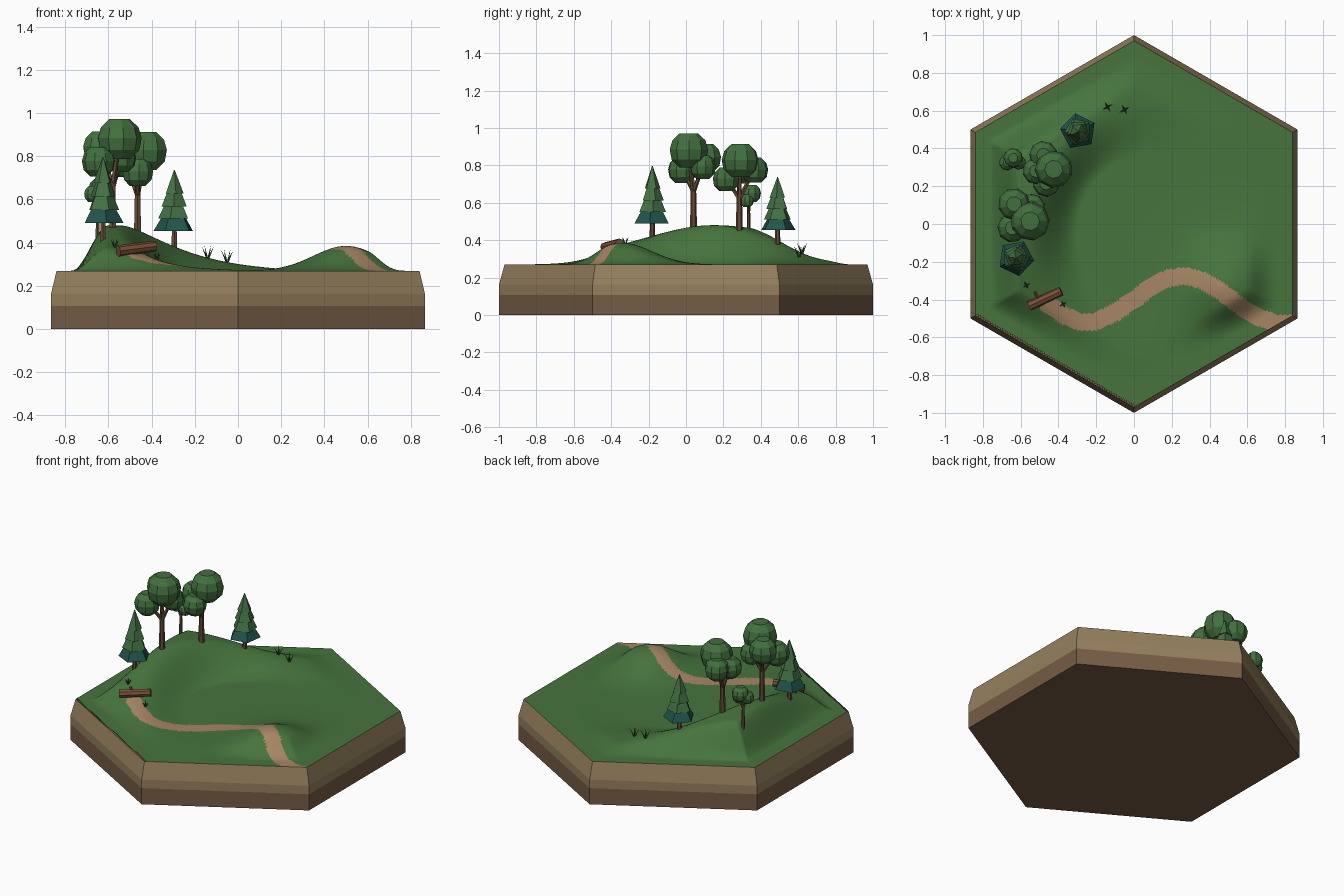
import bpy, bmesh, math, random
from mathutils import Vector, Matrix

if "Cube" in bpy.data.objects:
    bpy.data.objects.remove(bpy.data.objects["Cube"])

random.seed(4)
TOP = 0.27


def material(name, rgb):
    m = bpy.data.materials.new(name)
    lin = [((c / 255 + 0.055) / 1.055) ** 2.4 for c in rgb]
    m.diffuse_color = (*lin, 1)
    m.use_nodes = True
    m.node_tree.nodes["Principled BSDF"].inputs["Base Color"].default_value = m.diffuse_color
    return m


GRASS = material("grass green", (70, 116, 61))
PATH = material("path tan", (166, 133, 100))
SOIL = material("upper soil", (150, 128, 93))
DEEP = material("lower soil", (118, 92, 69))
LEAF = material("leaf green", (66, 112, 62))
PINE = material("pine green", (68, 113, 68))
TEAL = material("pine skirt teal", (34, 84, 78))
BARK = material("bark brown", (104, 76, 56))
LOG = material("log brown", (122, 80, 56))
BLADE = material("blade green", (50, 92, 44))


def finish(bm, name, mats, smooth=False):
    bmesh.ops.recalc_face_normals(bm, faces=bm.faces)
    me = bpy.data.meshes.new(name)
    bm.to_mesh(me)
    bm.free()
    for m in mats:
        me.materials.append(m)
    for p in me.polygons:
        p.use_smooth = smooth
    ob = bpy.data.objects.new(name, me)
    bpy.context.collection.objects.link(ob)
    return ob


def smoothstep(a, b, v):
    t = min(max((v - a) / (b - a), 0), 1)
    return t * t * (3 - 2 * t)


def lathe(bm, rings, sides, phase=0, center=(0, 0, 0), mats=None, caps=True):
    """Stack of polygon rings (radius, z), with one material index per band."""
    c = Vector(center)
    loops = []
    for r, z in rings:
        loops.append([bm.verts.new(c + Vector((r * math.cos(phase + math.tau * i / sides),
                                               r * math.sin(phase + math.tau * i / sides), z)))
                      for i in range(sides)])
    for k in range(len(loops) - 1):
        a, b = loops[k], loops[k + 1]
        for i in range(sides):
            j = (i + 1) % sides
            f = bm.faces.new((a[i], a[j], b[j], b[i]))
            f.material_index = mats[k] if mats else 0
    if caps:
        bm.faces.new(loops[0][::-1]).material_index = mats[0] if mats else 0
        bm.faces.new(loops[-1]).material_index = mats[-1] if mats else 0


def stick(bm, a, b, r1, r2, sides=6):
    """Tapered round bar between two points."""
    a, b = Vector(a), Vector(b)
    d = b - a
    rot = d.to_track_quat('Z', 'Y').to_matrix().to_4x4()
    bmesh.ops.create_cone(bm, cap_ends=True, segments=sides, radius1=r1, radius2=r2,
                          depth=d.length, matrix=Matrix.Translation((a + b) / 2) @ rot)


# Ground shape: a crescent ridge around a flat basin plus a small knoll
def height(x, y):
    edge = max(abs(x * math.cos(math.radians(a)) + y * math.sin(math.radians(a)))
               for a in (0, 60, 120))
    mask = 1 - smoothstep(0.60, 0.77, edge)
    dx, dy = x - 0.1, y + 0.03
    r = math.hypot(dx, dy)
    ang = math.degrees(math.atan2(dy, dx)) % 360
    off = (ang - 165 + 180) % 360 - 180
    ridge = 0.21 * math.exp(-off * off / (2 * 34 ** 2)) * smoothstep(0.40, 0.67, r)
    knoll = 0.115 * math.exp(-((x - 0.5) ** 2 / (2 * 0.15 ** 2) + (y + 0.34) ** 2 / (2 * 0.16 ** 2)))
    return TOP + mask * (ridge + knoll)


TRAIL = [Vector(p) for p in ((-0.46, -0.42), (-0.37, -0.485), (-0.28, -0.52), (-0.2, -0.515),
                             (-0.1, -0.47), (0, -0.40), (0.1, -0.325), (0.19, -0.285), (0.28, -0.275),
                             (0.36, -0.30), (0.45, -0.35), (0.55, -0.425), (0.66, -0.495), (0.76, -0.53), (0.9, -0.53))]


def on_trail(p):
    for a, b in zip(TRAIL, TRAIL[1:]):
        d = b - a
        t = min(max((p - a).dot(d) / d.length_squared, 0), 1)
        if (p - a - d * t).length < 0.046:
            return True
    return False


# Soil slab
bm = bmesh.new()
lathe(bm, [(1, 0), (1, 0.106), (1, 0.162), (0.97, TOP)], 6, math.pi / 6, mats=[0, 1, 1], caps=False)
bm.faces.ensure_lookup_table()
bm.verts.ensure_lookup_table()
bm.faces.new(bm.verts[:6][::-1]).material_index = 0
finish(bm, "soil_base", [DEEP, SOIL])

# Grass top with the trail coloured into its faces
bm = bmesh.new()
N = 64
A = Vector((math.cos(math.pi / 6), 0.5)) * 0.97 / N
B = Vector((0, 1)) * 0.97 / N
grid = {}
for q in range(-N, N + 1):
    for s in range(-N, N + 1):
        if abs(q + s) <= N:
            p = A * q + B * s
            grid[q, s] = bm.verts.new((p.x, p.y, height(p.x, p.y)))
for q, s in grid:
    for tri in (((q, s), (q + 1, s), (q, s + 1)), ((q + 1, s), (q + 1, s + 1), (q, s + 1))):
        if all(k in grid for k in tri):
            f = bm.faces.new([grid[k] for k in tri])
            f.material_index = int(on_trail(f.calc_center_median().xy))
finish(bm, "grass_ground", [GRASS, PATH], smooth=True)


# Conifers: five-sided overlapping tiers over a short trunk
def conifer(name, x, y, skirt, tip, phase):
    h = tip - skirt
    g = height(x, y)
    bm = bmesh.new()
    stick(bm, (x, y, g - 0.02), (x, y, skirt + 0.05), 0.015, 0.012)
    finish(bm, name + "_trunk", [BARK])
    bm = bmesh.new()
    tiers = [(0.097, 0.0, 0.035, 0.36, 1), (0.075, 0.2, 0.03, 0.54, 0),
             (0.061, 0.40, 0.022, 0.74, 0), (0.044, 0.61, 0.002, 1.0, 0)]
    for k, (r1, z1, r2, z2, m) in enumerate(tiers):
        lathe(bm, [(r1, skirt + h * z1), (r2, skirt + h * z2)], 5,
              math.radians(phase + 12 * k), (x, y, 0), [m])
    finish(bm, name + "_foliage", [PINE, TEAL])


conifer("back_conifer", -0.295, 0.49, 0.455, 0.737, 100)
conifer("left_conifer", -0.625, -0.18, 0.49, 0.797, -80)


# Broadleaf trees: faceted crowns held by branches
def broadleaf(name, x, y, r, fork, blobs):
    g = height(x, y)
    top = Vector((x, y, fork))
    bm = bmesh.new()
    stick(bm, (x, y, g - 0.02), top, r, r * 0.75)
    for bx, by, bz, br in blobs:
        stick(bm, top - Vector((0, 0, r)), (bx, by, bz), r * 0.7, r * 0.4, 5)
    finish(bm, name + "_trunk", [BARK])
    bm = bmesh.new()
    for bx, by, bz, br in blobs:
        prof = [(0.5, -0.88), (0.9, -0.48), (1.0, 0.05), (0.86, 0.52), (0.48, 0.88)]
        lathe(bm, [(br * a, br * b) for a, b in prof], 9,
              random.random() * 6, (bx, by, bz))
    finish(bm, name + "_crown", [LEAF])


broadleaf("tall_tree", -0.58, 0.04, 0.019, 0.68,
          [(-0.55, 0.015, 0.88, 0.104), (-0.635, 0.105, 0.84, 0.085),
           (-0.645, -0.02, 0.775, 0.078), (-0.54, 0.09, 0.79, 0.07)])
broadleaf("middle_tree", -0.465, 0.285, 0.019, 0.64,
          [(-0.425, 0.29, 0.825, 0.1), (-0.48, 0.365, 0.775, 0.075),
           (-0.52, 0.28, 0.765, 0.07), (-0.465, 0.215, 0.725, 0.072)])
broadleaf("small_tree", -0.65, 0.335, 0.011, 0.56,
          [(-0.64, 0.35, 0.65, 0.052), (-0.672, 0.325, 0.625, 0.042), (-0.61, 0.325, 0.61, 0.038)])

# Fallen log with a branch stub
bm = bmesh.new()
stick(bm, (-0.555, -0.435, 0.362), (-0.385, -0.355, 0.384), 0.026, 0.025, 8)
stick(bm, (-0.50, -0.41, 0.37), (-0.525, -0.36, 0.385), 0.009, 0.007, 5)
finish(bm, "fallen_log", [LOG])

# Grass tufts: thin leaning blades
for n, (x, y, s) in enumerate([(-0.57, -0.325, 0.045), (-0.375, -0.425, 0.04),
                               (-0.14, 0.62, 0.065), (-0.05, 0.605, 0.065)]):
    bm = bmesh.new()
    g = height(x, y) - 0.005
    for k in range(4):
        a = 0.5 + k * math.tau / 4
        lean = Vector((math.cos(a), math.sin(a), 0)) * s * 0.45
        stick(bm, (x, y, g), Vector((x, y, g + s * (0.85 + 0.1 * (k % 2)))) + lean, 0.006, 0.0005, 3)
    finish(bm, "grass_tuft_%d" % (n + 1), [BLADE])
